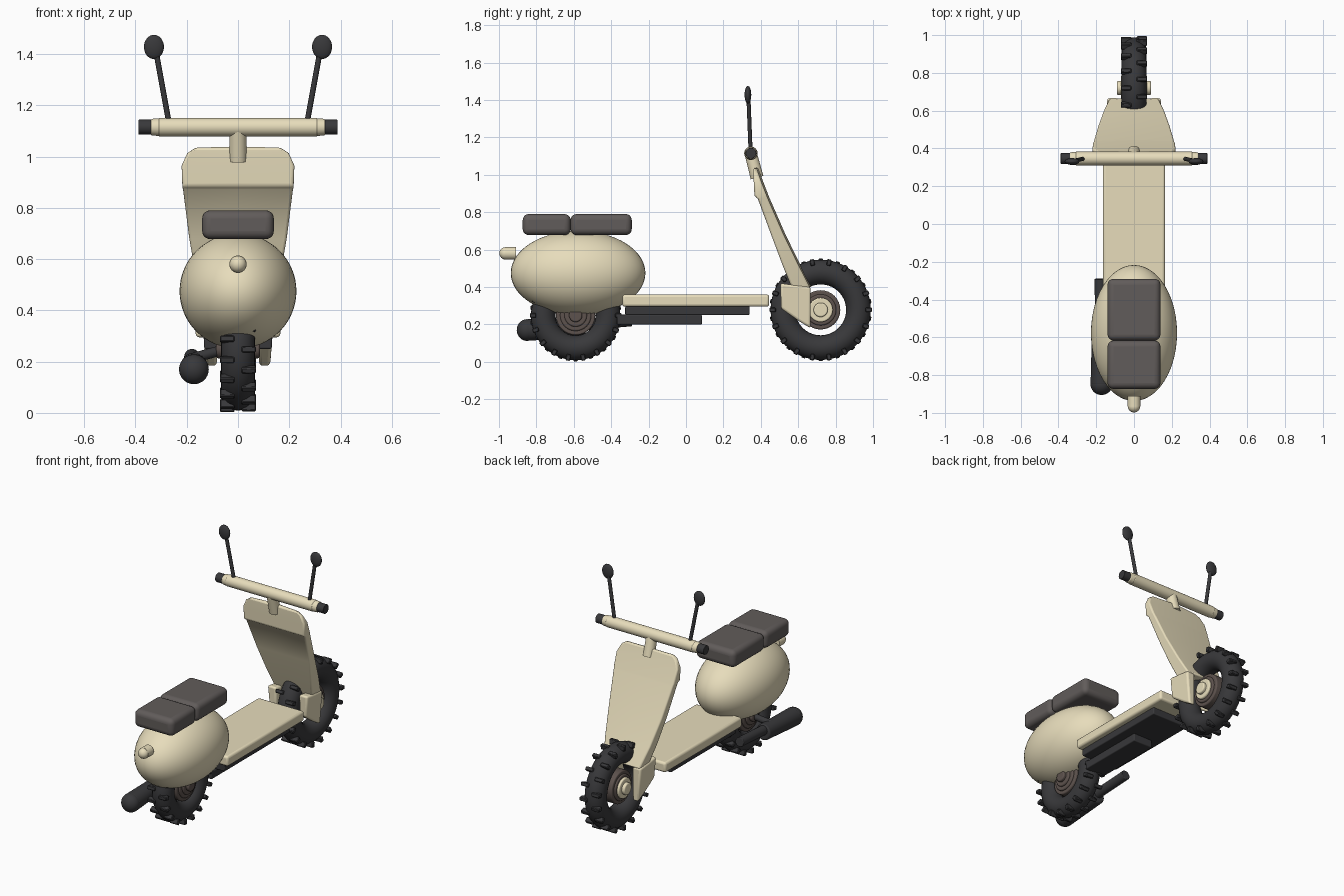
import bpy, bmesh, math
from mathutils import Vector, Matrix

if "Cube" in bpy.data.objects:
    bpy.data.objects.remove(bpy.data.objects["Cube"])


def material(name, rgb):
    m = bpy.data.materials.new(name)
    m.diffuse_color = (*rgb, 1)
    m.use_nodes = True
    m.node_tree.nodes["Principled BSDF"].inputs["Base Color"].default_value = m.diffuse_color
    return m


CREAM = material("cream paint", (0.80, 0.72, 0.50))
BLACK = material("black rubber", (0.04, 0.04, 0.043))
SEAT = material("grey leather", (0.12, 0.107, 0.103))
HUB = material("brown metal", (0.11, 0.085, 0.075))


def finish(o, name, mat, bevel=0, segs=3):
    o.name = o.data.name = name
    o.data.materials.append(mat)
    bpy.ops.object.select_all(action='DESELECT')
    o.select_set(True)
    bpy.context.view_layer.objects.active = o
    bpy.ops.object.shade_smooth_by_angle(angle=math.radians(35))
    if bevel:
        b = o.modifiers.new("bevel", 'BEVEL')
        b.width, b.segments, b.limit_method = bevel, segs, 'ANGLE'
        b.angle_limit = math.radians(35)
    return o


def from_bmesh(bm, name, mat, bevel=0, segs=3):
    bmesh.ops.recalc_face_normals(bm, faces=bm.faces)
    me = bpy.data.meshes.new(name)
    bm.to_mesh(me)
    bm.free()
    o = bpy.data.objects.new(name, me)
    bpy.context.collection.objects.link(o)
    return finish(o, name, mat, bevel, segs)


def box(name, x, y, z, mat, bevel=0, segs=3):
    c = Vector((sum(x), sum(y), sum(z))) / 2
    bm = bmesh.new()
    bmesh.ops.create_cube(bm, size=1)
    for v in bm.verts:
        v.co = Vector((v.co.x * (x[1] - x[0]), v.co.y * (y[1] - y[0]), v.co.z * (z[1] - z[0]))) + c
    return from_bmesh(bm, name, mat, bevel, segs)


def rod(name, a, b, r1, mat, r2=None, bevel=0, sides=32):
    a, b = Vector(a), Vector(b)
    bpy.ops.mesh.primitive_cone_add(vertices=sides, radius1=r1, radius2=r1 if r2 is None else r2,
                                    depth=(b - a).length, location=(a + b) / 2,
                                    rotation=(b - a).to_track_quat('Z', 'Y').to_euler())
    return finish(bpy.context.object, name, mat, bevel)


def ellipsoid(name, loc, size, mat, segs=48, rings=32):
    bpy.ops.mesh.primitive_uv_sphere_add(segments=segs, ring_count=rings, radius=1, location=loc)
    bpy.context.object.scale = size
    return finish(bpy.context.object, name, mat)


def wheel(name, y, z, r, caps):
    # tyre ring
    bpy.ops.mesh.primitive_torus_add(location=(0, y, z), rotation=(0, math.pi / 2, 0),
                                     major_radius=r - 0.073, minor_radius=0.066,
                                     major_segments=56, minor_segments=24)
    finish(bpy.context.object, name + "_tyre", BLACK)
    # staggered tread knobs on both shoulders
    bm = bmesh.new()
    n = 18
    for s in (-1, 1):
        for i in range(n):
            ang = 2 * math.pi * (i + (0.5 if s > 0 else 0)) / n
            m = (Matrix.Translation((0, y, z)) @ Matrix.Rotation(ang, 4, 'X')
                 @ Matrix.Translation((s * 0.042, 0, r - 0.018)) @ Matrix.Diagonal((0.056, 0.024, 0.034, 1)))
            bmesh.ops.create_cube(bm, size=1, matrix=m)
    from_bmesh(bm, name + "_treads", BLACK, 0.004, 1)
    # stepped hub
    for part, rad, half, mat in (("hub", 0.105, 0.045, HUB), ("hub_ring", 0.083, 0.055, HUB)) + caps:
        rod(f"{name}_{part}", (-half, y, z), (half, y, z), rad, mat, bevel=0.007)


wheel("front_wheel", 0.72, 0.278, 0.275,
      (("cap", 0.065, 0.07, CREAM), ("axle", 0.038, 0.09, CREAM)))
wheel("rear_wheel", -0.59, 0.248, 0.246,
      (("cap", 0.06, 0.066, HUB), ("axle", 0.035, 0.085, HUB)))

# egg-shaped rear body, seats and tail light
ellipsoid("rear_body", (0, -0.577, 0.475), (0.228, 0.36, 0.225), CREAM)
box("rear_seat", (-0.14, 0.14), (-0.873, -0.617), (0.678, 0.79), SEAT, 0.032, 5)
box("front_seat", (-0.14, 0.14), (-0.617, -0.29), (0.678, 0.79), SEAT, 0.032, 5)
rod("tail_light_base", (0, -0.91, 0.58), (0, -0.965, 0.58), 0.034, CREAM)
ellipsoid("tail_light_dome", (0, -0.965, 0.58), (0.033, 0.033, 0.033), CREAM, 24, 16)

# floor and underbody
box("floorboard", (-0.165, 0.165), (-0.34, 0.445), (0.295, 0.36), CREAM, 0.014)
box("underbody_plate", (-0.132, 0.132), (-0.325, 0.34), (0.25, 0.297), BLACK, 0.006)
box("underbody_block", (-0.07, 0.07), (-0.37, 0.085), (0.2, 0.252), BLACK, 0.006)

# leg shield: lofted rows of (rear y, rear z, front y, front z, half width)
rows = [(0.36, 1.035, 0.378, 1.035, 0.165), (0.36, 1.015, 0.386, 1.01, 0.198),
        (0.362, 0.965, 0.402, 0.965, 0.22), (0.366, 0.885, 0.435, 0.88, 0.217),
        (0.384, 0.872, 0.44, 0.868, 0.214), (0.455, 0.68, 0.522, 0.68, 0.19),
        (0.515, 0.52, 0.6, 0.52, 0.162), (0.57, 0.385, 0.664, 0.395, 0.132)]
bm = bmesh.new()
rings = [[bm.verts.new(p) for p in ((-w, ry, rz), (-w, fy, fz), (0, fy + 0.008, fz + 0.005),
                                    (w, fy, fz), (w, ry, rz), (0, ry, rz))]
         for ry, rz, fy, fz, w in rows]
for a, b in zip(rings, rings[1:]):
    for i in range(6):
        j = (i + 1) % 6
        bm.faces.new((a[i], a[j], b[j], b[i]))
bm.faces.new(rings[0])
bm.faces.new(rings[-1])
from_bmesh(bm, "leg_shield", CREAM, 0.012)

# fork cheeks on both sides of the front wheel
for s, side in ((-1, "left"), (1, "right")):
    bm = bmesh.new()
    prof = [(0.505, 0.42), (0.508, 0.285), (0.6, 0.22), (0.666, 0.18), (0.666, 0.40), (0.58, 0.41)]
    inner = [bm.verts.new((s * 0.082, y, z)) for y, z in prof]
    outer = [bm.verts.new((s * (0.125 + 0.08 * (z - 0.18)), y, z)) for y, z in prof]
    bm.faces.new(inner)
    bm.faces.new(outer)
    for i in range(len(prof)):
        j = (i + 1) % len(prof)
        bm.faces.new((inner[i], inner[j], outer[j], outer[i]))
    from_bmesh(bm, side + "_fork_cheek", CREAM, 0.012)

# steering stem and handlebar
rod("steering_stem", (0, 0.38, 0.985), (0, 0.347, 1.11), 0.035, CREAM, 0.033)
rod("handlebar", (-0.31, 0.347, 1.115), (0.31, 0.347, 1.115), 0.036, CREAM, bevel=0.004)
for s, side in ((-1, "left"), (1, "right")):
    rod(side + "_bar_end", (s * 0.305, 0.347, 1.115), (s * 0.34, 0.347, 1.115), 0.035, CREAM, 0.032, 0.005)
    rod(side + "_grip", (s * 0.335, 0.347, 1.115), (s * 0.388, 0.347, 1.115), 0.029, BLACK, bevel=0.003)
    rod(side + "_mirror_stalk", (s * 0.27, 0.345, 1.135), (s * 0.32, 0.334, 1.41), 0.011, BLACK, sides=16)
    ellipsoid(side + "_mirror", (s * 0.328, 0.331, 1.428), (0.039, 0.018, 0.047), BLACK, 32, 20)

# exhaust
rod("muffler", (-0.172, -0.85, 0.17), (-0.172, -0.54, 0.185), 0.058, BLACK, 0.05, 0.01)
ellipsoid("muffler_end", (-0.172, -0.85, 0.17), (0.058, 0.055, 0.058), BLACK, 32, 20)
rod("exhaust_pipe", (-0.172, -0.6, 0.195), (-0.18, -0.29, 0.22), 0.03, BLACK, bevel=0.004)
rod("exhaust_bracket", (-0.172, -0.62, 0.215), (-0.05, -0.59, 0.248), 0.02, BLACK, sides=16)
